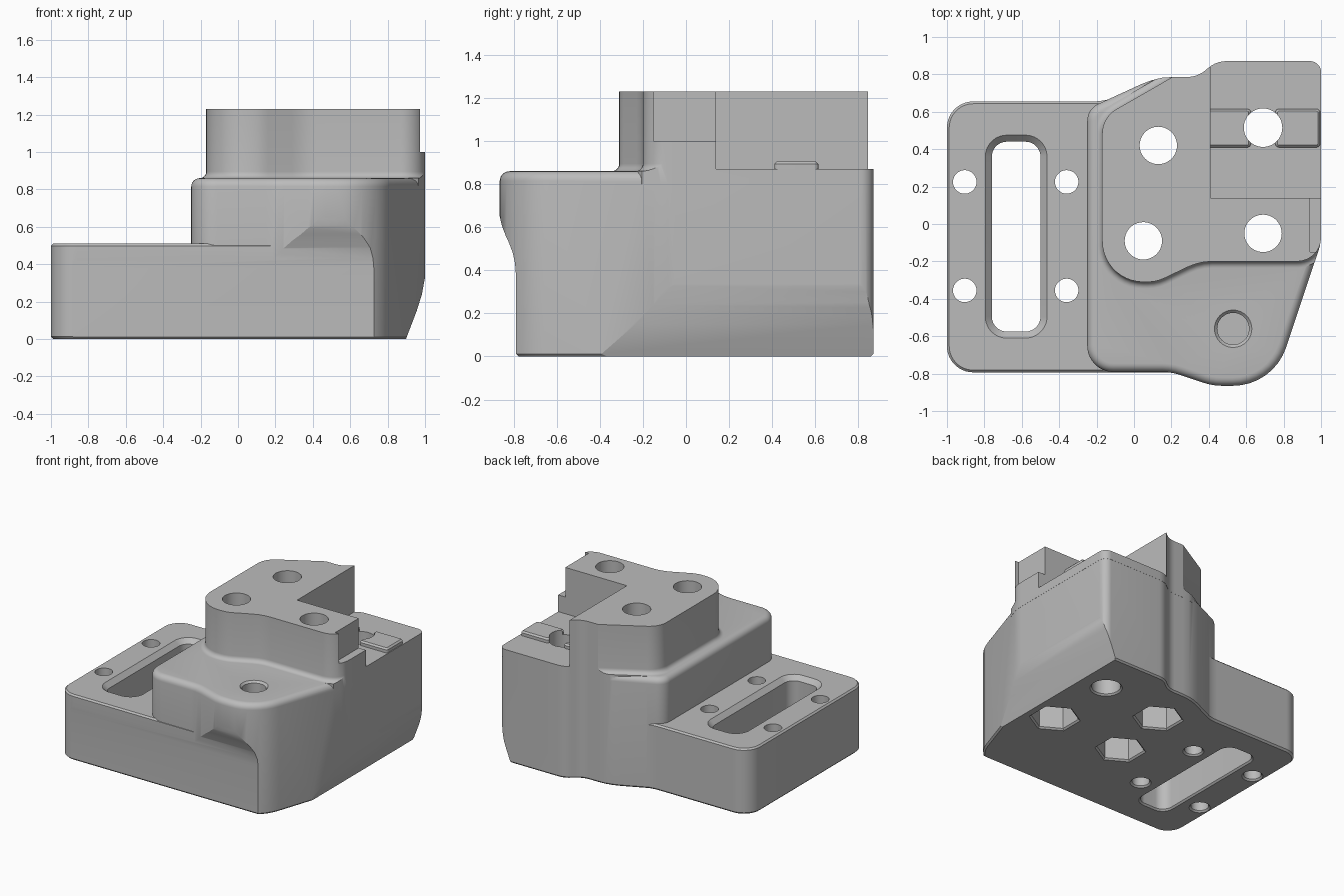
import bpy, bmesh
from math import sin, cos, tan, pi
from mathutils import Vector, Matrix

if "Cube" in bpy.data.objects:
    bpy.data.objects.remove(bpy.data.objects["Cube"])

grey = bpy.data.materials.new("light grey")
grey.use_nodes = True
grey.diffuse_color = (0.5, 0.5, 0.5, 1)
grey.node_tree.nodes["Principled BSDF"].inputs["Base Color"].default_value = (0.5, 0.5, 0.5, 1)


def rounded(corners):
    """Closed outline from (x, y, corner radius) points."""
    out, n = [], len(corners)
    for i, (x, y, r) in enumerate(corners):
        p = Vector((x, y))
        if r == 0:
            out.append(p)
            continue
        d1 = (Vector(corners[i - 1][:2]) - p).normalized()
        d2 = (Vector(corners[(i + 1) % n][:2]) - p).normalized()
        half = d1.angle(d2) / 2
        centre = p + (d1 + d2).normalized() * r / sin(half)
        v0 = p + d1 * r / tan(half) - centre
        v1 = p + d2 * r / tan(half) - centre
        sweep = pi - 2 * half
        if v0.x * v1.y - v0.y * v1.x < 0:
            sweep = -sweep
        steps = max(3, int(abs(sweep) / 0.14))
        for k in range(steps + 1):
            out.append(centre + Matrix.Rotation(sweep * k / steps, 2) @ v0)
    return out


def circle(x, y, r, sides=40, turn=0.0):
    return [Vector((x + r * cos(turn + 2 * pi * k / sides),
                    y + r * sin(turn + 2 * pi * k / sides))) for k in range(sides)]


def rect(x0, x1, y0, y1, r=0):
    return rounded([(x0, y0, r), (x1, y0, r), (x1, y1, r), (x0, y1, r)])


def offset(outline, d):
    """Move a counter-clockwise outline outwards by d."""
    out, n = [], len(outline)
    for i, p in enumerate(outline):
        e1 = (p - outline[i - 1]).normalized()
        e2 = (outline[(i + 1) % n] - p).normalized()
        n1, n2 = Vector((e1.y, -e1.x)), Vector((e2.y, -e2.x))
        m = (n1 + n2).normalized()
        out.append(p + m * d / m.dot(n1))
    return out


def loft(name, outline, rings, place=lambda u, v, w: (u, v, w)):
    """Solid through copies of an outline, one per (offset, height)."""
    bm = bmesh.new()
    loops = [[bm.verts.new(place(p.x, p.y, h)) for p in offset(outline, d)] for d, h in rings]
    n = len(outline)
    for a, b in zip(loops, loops[1:]):
        for i in range(n):
            j = (i + 1) % n
            bm.faces.new((a[i], a[j], b[j], b[i]))
    bm.faces.new(loops[0][::-1])
    bm.faces.new(loops[-1])
    bmesh.ops.recalc_face_normals(bm, faces=bm.faces)
    mesh = bpy.data.meshes.new(name)
    bm.to_mesh(mesh)
    bm.free()
    mesh.materials.append(grey)
    obj = bpy.data.objects.new(name, mesh)
    bpy.context.collection.objects.link(obj)
    return obj


def combine(target, other, operation):
    mod = target.modifiers.new("combine", 'BOOLEAN')
    mod.operation, mod.solver, mod.object = operation, 'EXACT', other
    bpy.context.view_layer.objects.active = target
    bpy.ops.object.modifier_apply(modifier=mod.name)
    bpy.data.objects.remove(other)


def cut(outline, rings):
    combine(housing, loft("cutter", outline, rings), 'DIFFERENCE')


quarter = [k * pi / 12 for k in range(7)]

# Main block with a rounded top edge and a round boss at the front
block_outline = rounded([
    (-0.25, -0.791, 0.14), (0.2, -0.791, 0.3), (0.42, -0.865, 0.3), (0.745, -0.865, 0.3),
    (1, -0.1, 0.3), (1, 0.87, 0.06), (0.44, 0.87, 0.15), (0.34, 0.785, 0.15),
    (0.12, 0.785, 0.4), (-0.13, 0.67, 0.1), (-0.25, 0.615, 0.1)])
r = 0.045
housing = loft("housing", block_outline, [(-0.012, 0), (0, 0.012)] + [
    (r * (cos(a) - 1), 0.86 - r + r * sin(a)) for a in quarter])

# Low mounting flange
flange_outline = rounded([
    (-1, -0.793, 0.14), (0.2, -0.793, 0), (0.2, 0.7, 0), (0, 0.72, 0),
    (-0.16, 0.655, 0.3), (-1, 0.655, 0.14)])
flange = loft("flange", flange_outline,
              [(-0.013, 0), (0, 0.013), (0, 0.498), (-0.012, 0.51)])
combine(housing, flange, 'UNION')

# Tower with a flared foot, trimmed to the block outline
tower_outline = rounded([
    (-0.17, -0.31, 0.22), (0.12, -0.31, 0.2), (0.35, -0.2, 0.3), (1, -0.2, 0.13),
    (1.01, 0.95, 0), (0.45, 0.95, 0), (0.3, 0.84, 0), (-0.17, 0.57, 0.15)])
r = 0.035
tower = loft("tower", tower_outline, [(r, 0.8)] + [
    (r - r * sin(a), 0.86 + r - r * cos(a)) for a in quarter] + [(0, 1.23)])
combine(tower, loft("trim", block_outline, [(0.001, 0.7), (0.001, 1.5)]), 'INTERSECT')
combine(housing, tower, 'UNION')

# Front face recessed below the boss
front_profile = rounded([
    (-0.778, -0.1, 0), (-0.778, 0, 0), (-0.79, 0.012, 0), (-0.79, 0.46, 0.35),
    (-0.87, 0.63, 0.35), (-0.87, 1.5, 0), (1, 1.5, 0), (1, -0.1, 0)][::-1])
combine(housing, loft("trim", front_profile, [(0, -1.2), (0, 1.2)],
                      lambda u, v, w: (w, u, v)), 'INTERSECT')

# Side face tapering in towards the bottom
side_profile = rounded([
    (-1.2, -0.1, 0), (0.86, -0.1, 0), (0.898, 0, 0), (1.005, 0.28, 0.75), (1.005, 1.5, 0), (-1.2, 1.5, 0)])
combine(housing, loft("trim", side_profile, [(0, -1.2), (0, 1.2)],
                      lambda u, v, w: (u, w, v)), 'INTERSECT')

# Rear deck notch and the small side ledge
cut(rect(0.41, 1.2, 0.14, 1.2), [(0, 0.87), (0, 1.4)])
cut(rect(0.94, 1.2, -0.15, 0.16), [(0, 1.0), (0, 1.4)])

# Two raised pads on the deck
for x0, x1 in ((0.38, 0.625), (0.755, 0.995)):
    pad = loft("pad", rect(x0, x1, 0.41, 0.615, 0.02),
               [(0, 0.84), (0, 0.893), (-0.012, 0.905)])
    combine(housing, pad, 'UNION')

# Through bolt holes, three with hexagonal nut pockets underneath
through = [(0.022, -0.01), (0, 0.012), (0, 1.4)]
cut(circle(0.69, 0.515, 0.103), through)
for x, y in ((0.13, 0.42), (0.05, -0.09), (0.69, -0.05)):
    cut(circle(x, y, 0.1), [(0, -0.1), (0, 1.4)])
    cut(circle(x, y, 0.17, 6, pi / 6), [(0.022, -0.01), (0, 0.012), (0, 0.45)])

# Flange screw holes and slot
for x in (-0.905, -0.36):
    for y in (-0.355, 0.225):
        cut(circle(x, y, 0.063, 28), [(0.022, -0.01), (0, 0.012), (0, 0.7)])
cut(rect(-0.76, -0.5, -0.575, 0.44, 0.08),
    [(0.022, -0.01), (0, 0.012), (0, 0.475), (0.035, 0.51), (0.035, 0.6)])

# Blind hole in the boss
cut(circle(0.53, -0.56, 0.085), [(0, 0.55), (0, 0.845), (0.03, 0.875)])

bpy.ops.object.select_all(action='DESELECT')
housing.select_set(True)
bpy.context.view_layer.objects.active = housing
bpy.ops.object.shade_smooth_by_angle(angle=pi / 7)
